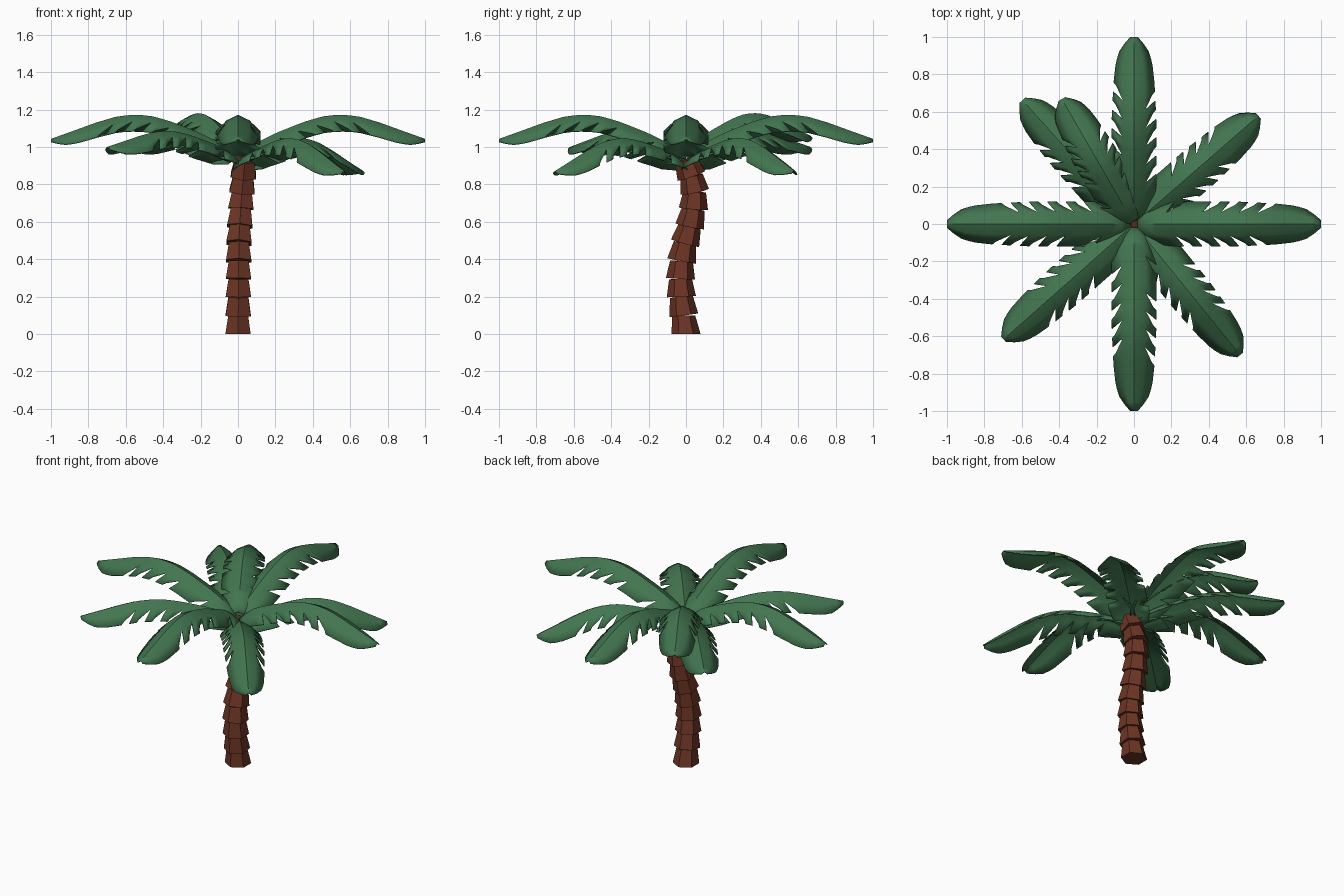
import bpy, bmesh, math
from mathutils import Vector, Matrix

if "Cube" in bpy.data.objects:
    bpy.data.objects.remove(bpy.data.objects["Cube"])


def material(name, rgb):
    m = bpy.data.materials.new(name)
    m.diffuse_color = (*rgb, 1)
    m.use_nodes = True
    m.node_tree.nodes["Principled BSDF"].inputs["Base Color"].default_value = m.diffuse_color
    return m


BROWN = material("bark brown", (0.15, 0.035, 0.018))
GREEN = material("leaf green", (0.055, 0.18, 0.08))


def lerp(table, t):
    """Piecewise linear lookup in a list of (t, value)."""
    for (a, va), (b, vb) in zip(table, table[1:]):
        if t <= b:
            return va + (vb - va) * max(0, (t - a) / (b - a))
    return table[-1][1]


def make_object(name, bm, mat):
    bmesh.ops.recalc_face_normals(bm, faces=bm.faces)
    me = bpy.data.meshes.new(name)
    bm.to_mesh(me)
    bm.free()
    me.materials.append(mat)
    ob = bpy.data.objects.new(name, me)
    bpy.context.collection.objects.link(ob)
    return ob


# Trunk: stacked hexagonal segments, flared at the bottom, along a curved path
PATH_Y = [(0, 0), (.1, -.012), (.2, -.025), (.3, -.03), (.4, -.023), (.5, -.002),
          (.6, .027), (.7, .045), (.78, .047), (.86, .025), (.94, -.005)]
PATH_X = [(0, 0), (.5, .005), (.75, .02), (.95, .038)]
LEVELS = [0, .1, .2, .295, .39, .485, .575, .67, .76, .845, .93]


def path(z):
    return Vector((lerp(PATH_X, z), lerp(PATH_Y, z), z))


bm = bmesh.new()
for i, (z0, z1) in enumerate(zip(LEVELS, LEVELS[1:])):
    a, b = path(z0), path(z1)
    tilt = Vector((0, 0, 1)).rotation_difference(b - a).to_matrix()
    if i == 0:
        tilt = Matrix.Identity(3)
    rings = []
    for centre, r in ((a, .078), (b, .061)):
        rings.append([bm.verts.new(centre + tilt @ Vector(
            (r * math.sin(k * math.pi / 3), r * math.cos(k * math.pi / 3), 0)))
            for k in range(6)])
    low, top = rings
    for k in range(6):
        n = (k + 1) % 6
        bm.faces.new((low[k], low[n], top[n], top[k]))
    bm.faces.new(low[::-1])
    bm.faces.new(top)
make_object("trunk", bm, BROWN)

# Fronds: arched leaf with a drooping cross-section and notched edges
SPINE = [(.02, 0), (.1, .07), (.2, .12), (.35, .18), (.45, .21), (.54, .22),
         (.64, .212), (.75, .18), (.86, .14), (1, .09)]
WIDTH = [(.02, .045), (.08, .1), (.2, .118), (.55, .118), (.75, .108), (.86, .096),
         (.92, .078), (.97, .045), (1, .018)]
NOTCHES = {1: (3, 7, 9, 11, 13), -1: (4, 6, 8, 10, 12)}
COUNT = 20


def frond(name, angle, length, root, rise, slope=0.0):
    bm = bmesh.new()
    turn = Matrix.Rotation(math.radians(angle), 3, 'Z')

    def point(s, side, drop):
        r = s * length
        z = root + lerp(SPINE, s) * rise - slope * r - drop
        return bm.verts.new(turn @ Vector((r, side, z)))

    stations = [.02 + .98 * i / COUNT for i in range(COUNT + 1)]
    ridge = [point(s, 0, 0) for s in stations]
    for sign in (1, -1):
        mid = [point(s, sign * lerp(WIDTH, s) * .5, lerp(WIDTH, s) * .24)
               for s in stations]

        def outer(i, shift=0.0, narrow=1.0):
            s = stations[i]
            sweep = .05 * min(1, s / .15) * min(1, (1 - s) / .25)
            s = min(1, s + sweep + shift)
            w = lerp(WIDTH, s) * narrow
            return point(s, sign * w, w * .72)

        edge = outer(0)
        for i in range(COUNT):
            # a notch starts the next leaflet further along and narrower
            if i in NOTCHES[sign]:
                edge = outer(i, .032, .86)
            nxt = outer(i + 1)
            bm.faces.new((ridge[i], ridge[i + 1], mid[i + 1], mid[i]))
            bm.faces.new((mid[i], mid[i + 1], nxt, edge))
            edge = nxt
    ob = make_object(name, bm, GREEN)
    solid = ob.modifiers.new("thickness", 'SOLIDIFY')
    solid.thickness = .006
    solid.offset = 0
    bpy.ops.object.select_all(action='DESELECT')
    ob.select_set(True)
    bpy.context.view_layer.objects.active = ob
    bpy.ops.object.shade_smooth_by_angle(angle=math.radians(40))


# Four long upper fronds on the axes
for k, side in enumerate(("right", "back", "left", "front")):
    frond("frond_" + side, 90 * k, 1.0, .95, 1.0)

# Lower and extra diagonal fronds
frond("frond_back_right", 41, .88, .91, .9, .136)
frond("frond_front_right", -51, .90, .91, .9, .136)
frond("frond_front_left", 221.5, .93, .94, .65)
frond("frond_back_left", 132, .89, .94, .65)
frond("frond_back_left_upper", 120, .77, .97, .95)
